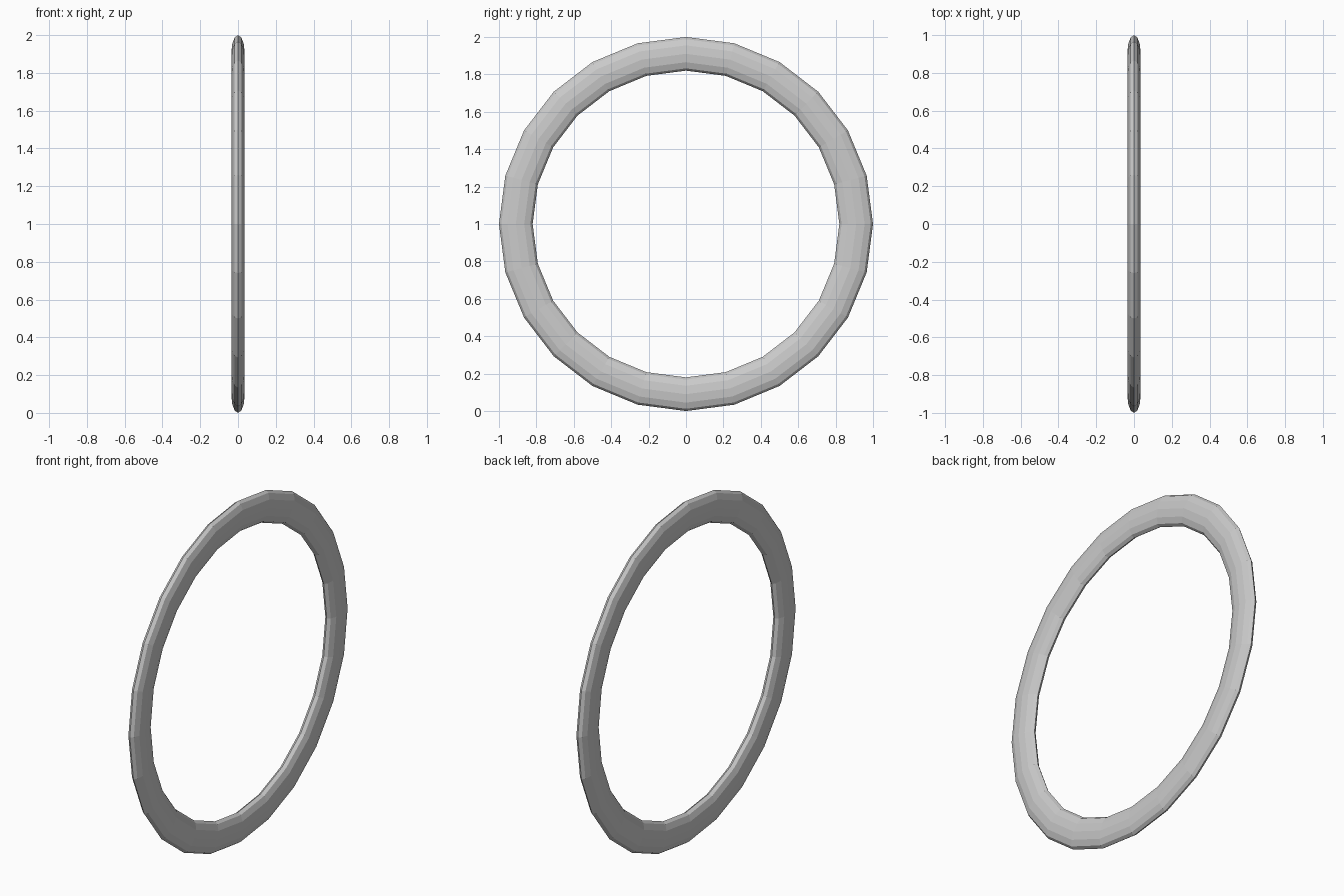
import bpy, bmesh
from math import sin, cos, tau

if "Cube" in bpy.data.objects:
    bpy.data.objects.remove(bpy.data.objects["Cube"])

SEGMENTS, SIDES = 24, 12          # around the ring, around the section
MID_R, HALF_R, HALF_X = 0.91, 0.09, 0.035

# Flat-faced ring with an oval section, standing upright facing the x axis
bm = bmesh.new()
loops = []
for i in range(SEGMENTS):
    a = tau * i / SEGMENTS
    loop = []
    for j in range(SIDES):
        b = tau * j / SIDES
        r = MID_R + HALF_R * cos(b)
        loop.append(bm.verts.new((HALF_X * sin(b), r * cos(a), 1 + r * sin(a))))
    loops.append(loop)

# Bridge neighbouring sections
for i in range(SEGMENTS):
    p, q = loops[i], loops[(i + 1) % SEGMENTS]
    for j in range(SIDES):
        k = (j + 1) % SIDES
        bm.faces.new((p[j], q[j], q[k], p[k]))
bmesh.ops.recalc_face_normals(bm, faces=bm.faces[:])

mesh = bpy.data.meshes.new("ring")
bm.to_mesh(mesh)
bm.free()
bpy.context.collection.objects.link(bpy.data.objects.new("ring", mesh))
